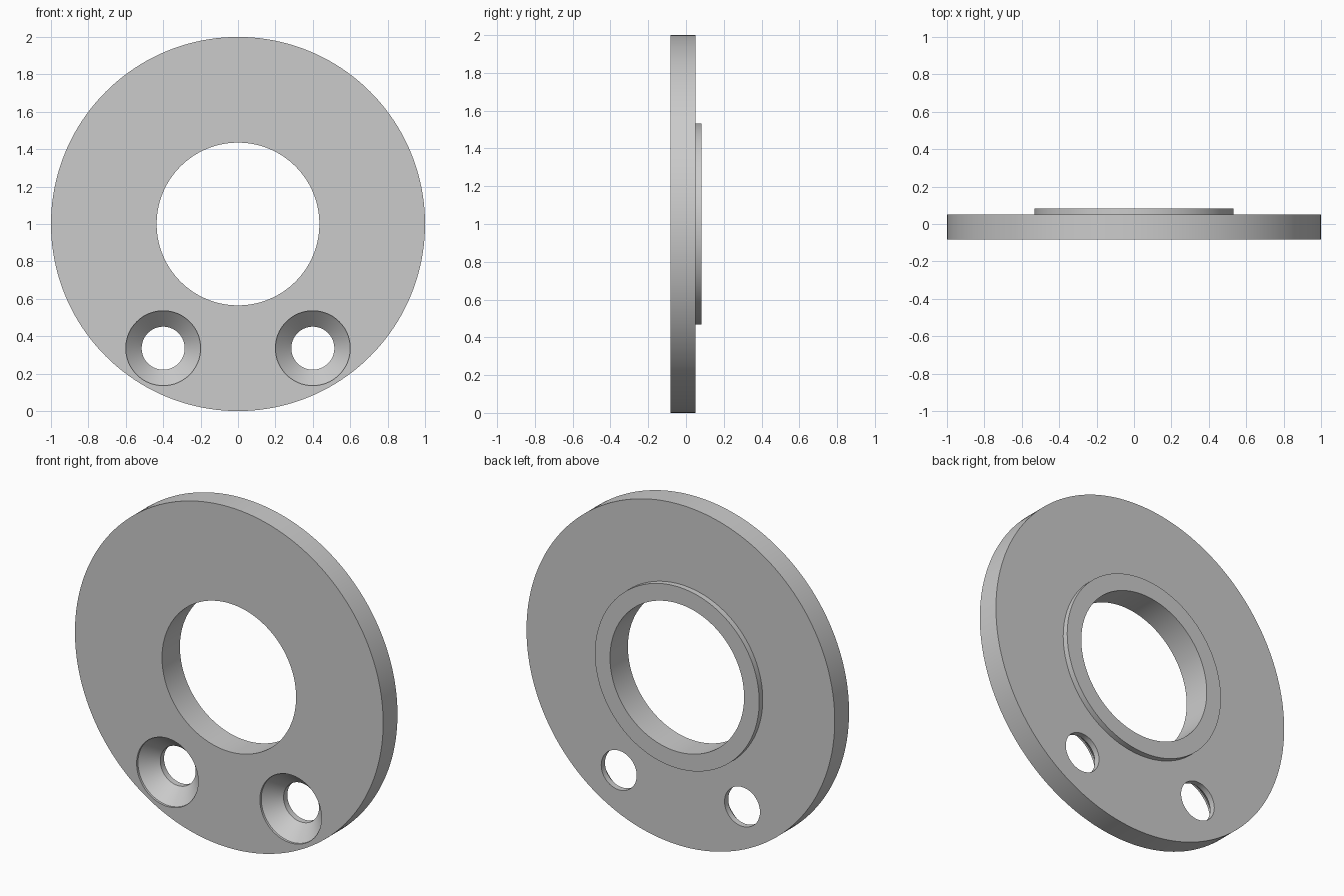
import bpy
import math

if "Cube" in bpy.data.objects:
    bpy.data.objects.remove(bpy.data.objects["Cube"], do_unlink=True)

steel = bpy.data.materials.new("plain grey")
steel.use_nodes = True
GREY = (0.6, 0.6, 0.6, 1)
steel.diffuse_color = GREY
steel.node_tree.nodes["Principled BSDF"].inputs["Base Color"].default_value = GREY


def lathe(name, profile, centre, sides, closed):
    """Spin (radius, y) points about the y axis; cap the ends if not closed."""
    n = len(profile)
    verts = []
    for i in range(sides):
        a = 2 * math.pi * i / sides
        verts += [(r * math.cos(a), y, r * math.sin(a)) for r, y in profile]
    faces = []
    for i in range(sides):
        j = (i + 1) % sides
        for k in range(n if closed else n - 1):
            m = (k + 1) % n
            faces.append((i * n + k, i * n + m, j * n + m, j * n + k))
    if not closed:
        faces.append([i * n for i in range(sides)])
        faces.append([i * n + n - 1 for i in reversed(range(sides))])
    mesh = bpy.data.meshes.new(name)
    mesh.from_pydata(verts, [], faces)
    mesh.materials.append(steel)
    obj = bpy.data.objects.new(name, mesh)
    obj.location = centre
    bpy.context.collection.objects.link(obj)
    # Consistent outward normals
    bpy.ops.object.select_all(action="DESELECT")
    bpy.context.view_layer.objects.active = obj
    obj.select_set(True)
    bpy.ops.object.mode_set(mode="EDIT")
    bpy.ops.mesh.select_all(action="SELECT")
    bpy.ops.mesh.normals_make_consistent(inside=False)
    bpy.ops.object.mode_set(mode="OBJECT")
    return obj


FRONT, BACK, RIM = -0.083, 0.05, 0.083
BORE, BOSS = 0.435, 0.533

# Flange disc with a raised locating ring on the back
flange = lathe("flange_disc",
               [(BORE, FRONT), (1, FRONT), (1, BACK), (BOSS, BACK), (BOSS, RIM), (BORE, RIM)],
               (0, 0, 1), 160, True)

# Countersunk screw holes
for side, x in (("left", 0.4), ("right", -0.4)):
    cutter = lathe(side + "_screw_hole_cutter",
                   [(0.2, FRONT - 0.05), (0.2, FRONT + 0.013), (0.115, FRONT + 0.098), (0.115, 0.2)],
                   (x, 0, 0.336), 80, False)
    cut = flange.modifiers.new(side + "_screw_hole", "BOOLEAN")
    cut.operation = "DIFFERENCE"
    cut.solver = "EXACT"
    cut.object = cutter
    bpy.context.view_layer.objects.active = flange
    bpy.ops.object.modifier_apply(modifier=cut.name)
    bpy.data.objects.remove(cutter, do_unlink=True)

# Smooth round walls, crisp edges
bpy.ops.object.select_all(action="DESELECT")
flange.select_set(True)
bpy.context.view_layer.objects.active = flange
bpy.ops.object.shade_smooth_by_angle(angle=math.radians(30))
